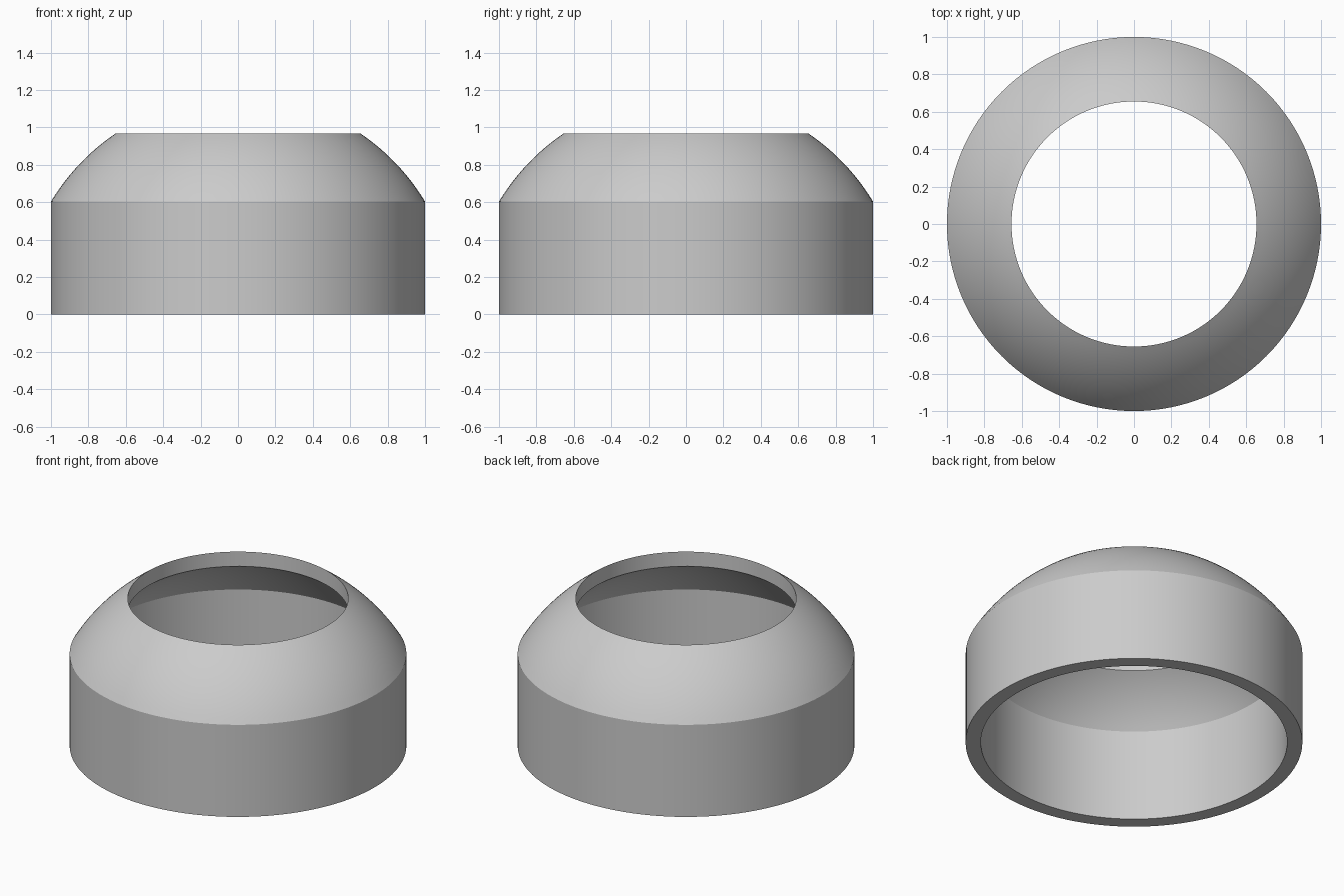
import bpy, bmesh, math

if "Cube" in bpy.data.objects:
    bpy.data.objects.remove(bpy.data.objects["Cube"])

SEGMENTS = 128
ARC_STEPS = 12
HOLE_R = 0.655


def dome_arc(radius, r_start, r_end):
    """Points (r, z) on a sphere centred at the origin, between two ring radii."""
    a0, a1 = math.acos(r_start / radius), math.acos(r_end / radius)
    angles = [a0 + (a1 - a0) * i / ARC_STEPS for i in range(ARC_STEPS + 1)]
    return [(radius * math.cos(a), radius * math.sin(a)) for a in angles]


# Closed wall section: outer wall and dome, hole edge, inner dome and wall
profile = [(1.0, 0.0)] + dome_arc(1.168, 1.0, HOLE_R)
profile += dome_arc(1.09, HOLE_R, 0.91) + [(0.91, 0.0)]

# Spin the section around the vertical axis
bm = bmesh.new()
rings = []
for s in range(SEGMENTS):
    a = 2 * math.pi * s / SEGMENTS
    rings.append([bm.verts.new((r * math.cos(a), r * math.sin(a), z)) for r, z in profile])
n = len(profile)
for s in range(SEGMENTS):
    here, after = rings[s], rings[(s + 1) % SEGMENTS]
    for i in range(n):
        j = (i + 1) % n
        bm.faces.new((here[i], after[i], after[j], here[j]))
bmesh.ops.recalc_face_normals(bm, faces=bm.faces)

mesh = bpy.data.meshes.new("domed_collar")
bm.to_mesh(mesh)
bm.free()
collar = bpy.data.objects.new("domed_collar", mesh)
bpy.context.collection.objects.link(collar)

# Plain grey surface
grey = bpy.data.materials.new("light_grey")
grey.diffuse_color = (0.6, 0.6, 0.6, 1)
grey.use_nodes = True
grey.node_tree.nodes["Principled BSDF"].inputs["Base Color"].default_value = grey.diffuse_color
mesh.materials.append(grey)

# Smooth curves, crisp rims and shoulder
bpy.context.view_layer.objects.active = collar
collar.select_set(True)
bpy.ops.object.shade_smooth_by_angle(angle=math.radians(20))
